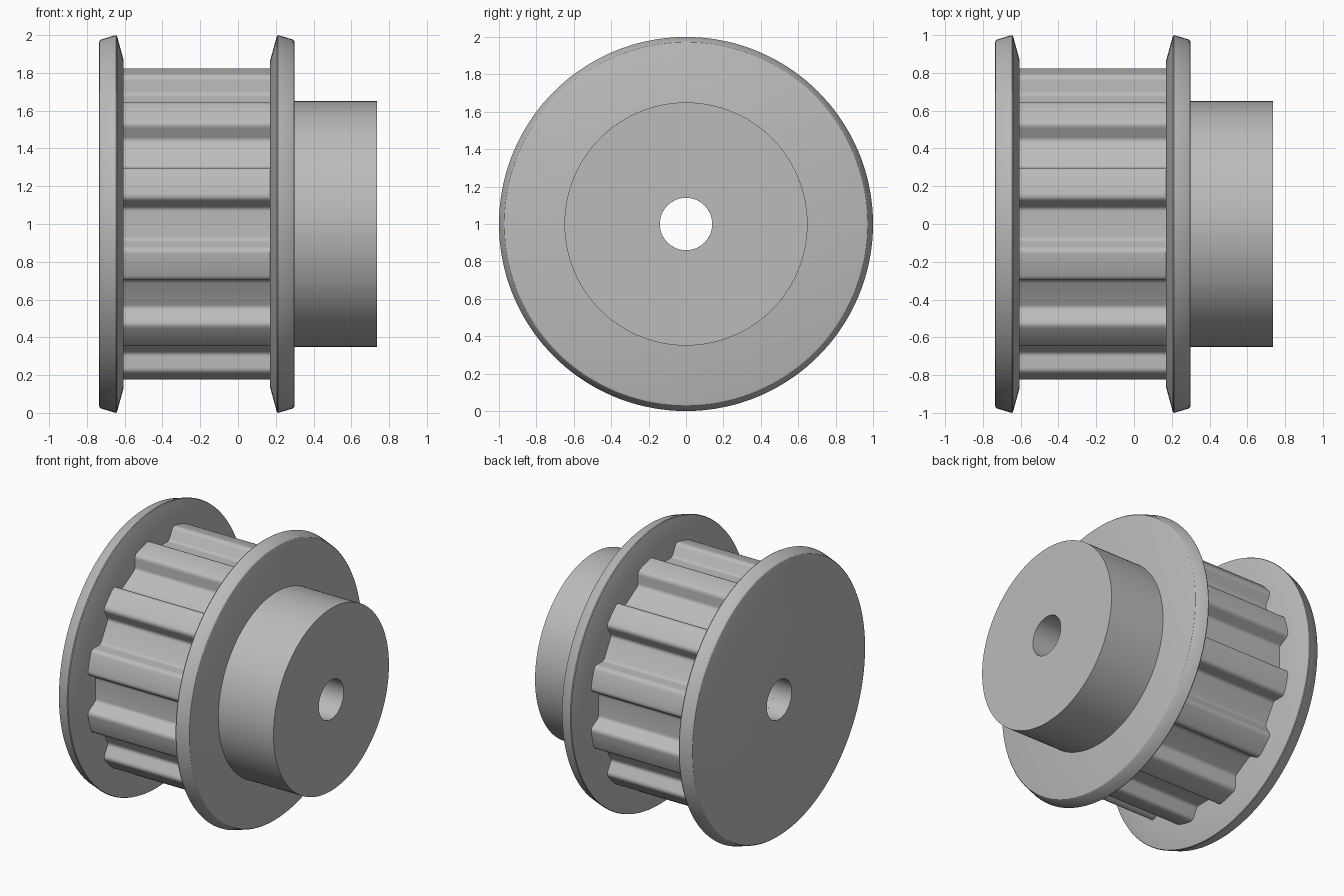
import bpy
import bmesh
from math import sin, cos, radians, degrees, atan2, hypot, tau
from mathutils import Vector

if "Cube" in bpy.data.objects:
    bpy.data.objects.remove(bpy.data.objects["Cube"], do_unlink=True)

TEETH = 12
SEGMENTS = 144
BORE = 0.14
HUB_END = 0.735

metal = bpy.data.materials.new("grey metal")
metal.use_nodes = True
metal.diffuse_color = (0.5, 0.5, 0.5, 1)
metal.node_tree.nodes["Principled BSDF"].inputs["Base Color"].default_value = (0.5, 0.5, 0.5, 1)


def circle(radius, angles=None):
    """Polar outline of a circle."""
    angles = angles or [tau * i / SEGMENTS for i in range(SEGMENTS)]
    return [(a, radius) for a in angles]


def ring_solid(name, sections):
    """Closed solid from (x, polar outline) sections joined in a loop about the x axis."""
    bm = bmesh.new()
    rings = [[bm.verts.new((x, r * cos(a), 1 + r * sin(a))) for a, r in outline]
             for x, outline in sections]
    for i, ring in enumerate(rings):
        after = rings[(i + 1) % len(rings)]
        for j in range(len(ring)):
            k = (j + 1) % len(ring)
            bm.faces.new((ring[j], ring[k], after[k], after[j]))
    bmesh.ops.recalc_face_normals(bm, faces=bm.faces)
    mesh = bpy.data.meshes.new(name)
    bm.to_mesh(mesh)
    bm.free()
    mesh.materials.append(metal)
    obj = bpy.data.objects.new(name, mesh)
    bpy.context.collection.objects.link(obj)
    bpy.ops.object.select_all(action='DESELECT')
    obj.select_set(True)
    bpy.context.view_layer.objects.active = obj
    bpy.ops.object.shade_smooth_by_angle(angle=radians(30))
    return obj


def rounded(before, corner, after, size, steps=5):
    """Points of a rounded corner."""
    p = corner + (before - corner).normalized() * size
    q = corner + (after - corner).normalized() * size
    ts = [i / steps for i in range(steps + 1)]
    return [p * (1 - t) ** 2 + corner * 2 * t * (1 - t) + q * t * t for t in ts]


def polar(radius, degree):
    return Vector((radius * cos(radians(degree)), radius * sin(radians(degree))))


def tooth_outline():
    """Polar outline of the toothed wheel, with a groove at angle zero."""
    pitch = 360 / TEETH
    root, tip = polar(0.745, pitch / 2 - 8.45), polar(0.84, pitch / 2 - 5.8)
    middle, floor = polar(0.84, pitch / 2), polar(0.74, 0)
    half = rounded(floor, root, tip, 0.018) + rounded(root, tip, middle, 0.028)
    half = [(degrees(atan2(p.y, p.x)), hypot(p.x, p.y)) for p in half]
    whole = half + [(pitch / 2, 0.84)] + [(pitch - a, r) for a, r in reversed(half)]
    return [(radians(a + pitch * i), r) for i in range(TEETH) for a, r in whole]


# Toothed core between the flanges
teeth = tooth_outline()
bore = circle(BORE, [a for a, r in teeth])
ring_solid("toothed_core", [(-0.605, teeth), (0.17, teeth), (0.17, bore), (-0.605, bore)])

# Flanges: offset from the outer face, radius
flange_profile = [(0, BORE), (0, 0.962), (0.003, 0.971), (0.01, 0.977),
                  (0.088, 1.0), (0.094, 0.997), (0.13, 0.865), (0.13, BORE)]
for name, face, side in (("right_flange", -HUB_END, 1), ("left_flange", 0.3, -1)):
    ring_solid(name, [(face + side * d, circle(r)) for d, r in flange_profile])

# Hub
ring_solid("hub", [(x, circle(r)) for x, r in
                   ((0.3, BORE), (0.3, 0.65), (HUB_END, 0.65), (HUB_END, BORE))])
